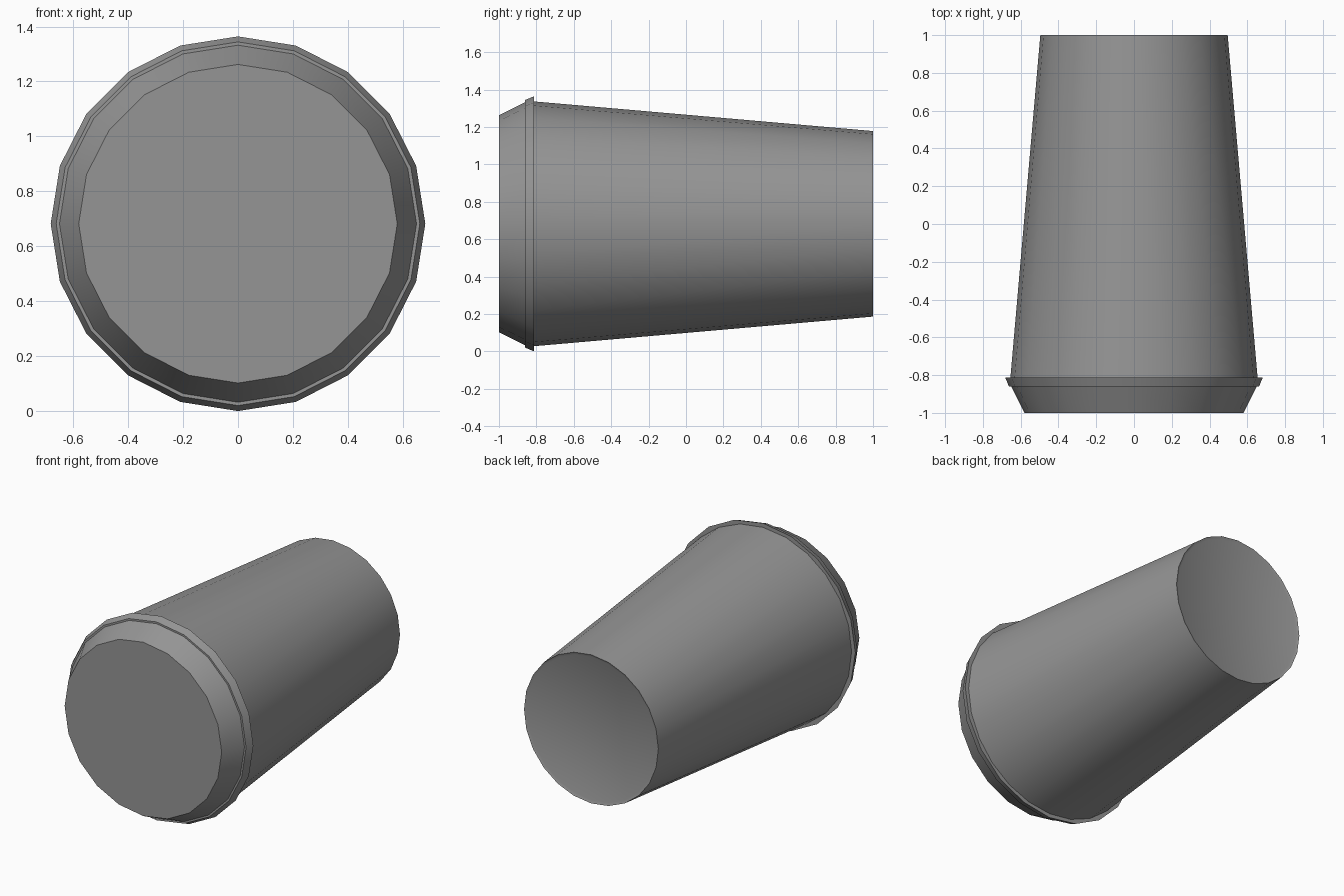
import bpy, bmesh
from math import sin, cos, tau, radians

if "Cube" in bpy.data.objects:
    bpy.data.objects.remove(bpy.data.objects["Cube"])

CENTRE_Z = 0.682

dark_grey = bpy.data.materials.new("dark_grey")
dark_grey.diffuse_color = (0.3, 0.3, 0.3, 1)
dark_grey.use_nodes = True
dark_grey.node_tree.nodes["Principled BSDF"].inputs["Base Color"].default_value = dark_grey.diffuse_color


def lathe(name, profile, sides, cap_start=False, cap_end=False):
    """Spin (radius, y) points around the lying cup's long axis."""
    bm = bmesh.new()
    rings = [[bm.verts.new((r * cos(tau * i / sides), y,
                            CENTRE_Z + r * sin(tau * i / sides)))
              for i in range(sides)] for r, y in profile]
    for a, b in zip(rings, rings[1:]):
        for i in range(sides):
            j = (i + 1) % sides
            bm.faces.new((a[i], a[j], b[j], b[i]))
    if cap_start:
        bm.faces.new(rings[0][::-1])
    if cap_end:
        bm.faces.new(rings[-1])
    bmesh.ops.recalc_face_normals(bm, faces=bm.faces)
    mesh = bpy.data.meshes.new(name)
    bm.to_mesh(mesh)
    bm.free()
    mesh.materials.append(dark_grey)
    obj = bpy.data.objects.new(name, mesh)
    bpy.context.collection.objects.link(obj)
    bpy.ops.object.select_all(action='DESELECT')
    obj.select_set(True)
    bpy.context.view_layer.objects.active = obj
    bpy.ops.object.shade_smooth_by_angle(angle=radians(30))
    return obj


# Tapered cup body with a softly dished base
lathe("cup_body", [(0.655, -0.82), (0.496, 1.0), (0.478, 0.992)], 24,
      cap_start=True, cap_end=True)

# Lid: flat face, sloped shoulder, small step and flared rim
lathe("cup_lid",
      [(0.58, -1.0), (0.65, -0.86), (0.662, -0.86), (0.682, -0.812),
       (0.645, -0.812)], 20, cap_start=True)
